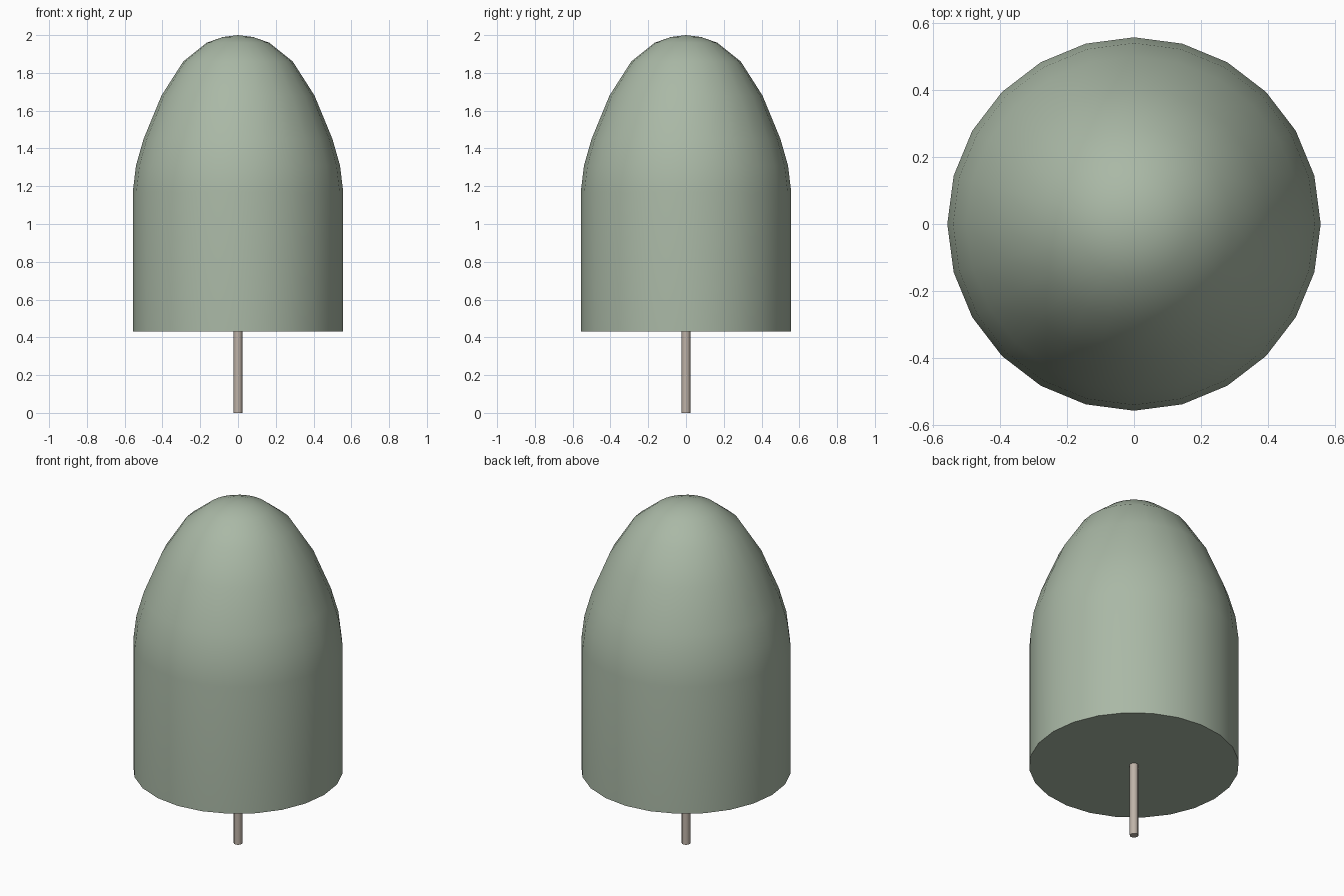
import bpy, math

if "Cube" in bpy.data.objects:
    bpy.data.objects.remove(bpy.data.objects["Cube"])

def material(name, rgb):
    m = bpy.data.materials.new(name)
    m.diffuse_color = (*rgb, 1)
    m.use_nodes = True
    m.node_tree.nodes["Principled BSDF"].inputs["Base Color"].default_value = m.diffuse_color
    return m

def lathe(name, profile, sides, mat, angle):
    """Revolve (radius, z) points around z; radius 0 makes a pole, open ends get caps."""
    verts, faces, rings = [], [], []
    for r, z in profile:
        n = 1 if r == 0 else sides
        rings.append([len(verts) + i for i in range(n)])
        verts += [(r * math.cos(math.tau * i / sides), r * math.sin(math.tau * i / sides), z) for i in range(n)]
    for a, b in zip(rings, rings[1:]):
        for i in range(sides):
            j = (i + 1) % sides
            faces.append((a[i], a[j], b[0]) if len(b) == 1 else (a[i], a[j], b[j], b[i]))
    faces.append(rings[0][::-1])
    if len(rings[-1]) > 1:
        faces.append(rings[-1])
    mesh = bpy.data.meshes.new(name)
    mesh.from_pydata(verts, [], faces)
    mesh.materials.append(mat)
    ob = bpy.data.objects.new(name, mesh)
    bpy.context.collection.objects.link(ob)
    bpy.ops.object.select_all(action='DESELECT')
    ob.select_set(True)
    bpy.context.view_layer.objects.active = ob
    bpy.ops.object.shade_smooth_by_angle(angle=math.radians(angle))
    return ob

# Leafy crown: straight cylinder below, pointed dome above
lathe("crown", [(0.557, 0.43), (0.557, 1.17), (0.54, 1.31), (0.50, 1.45), (0.405, 1.68),
                (0.29, 1.86), (0.165, 1.96), (0.08, 1.99), (0, 2.0)],
      24, material("foliage", (0.40, 0.48, 0.38)), 40)

# Thin trunk
lathe("trunk", [(0.023, 0), (0.023, 0.44)], 12, material("bark", (0.52, 0.45, 0.39)), 40)
